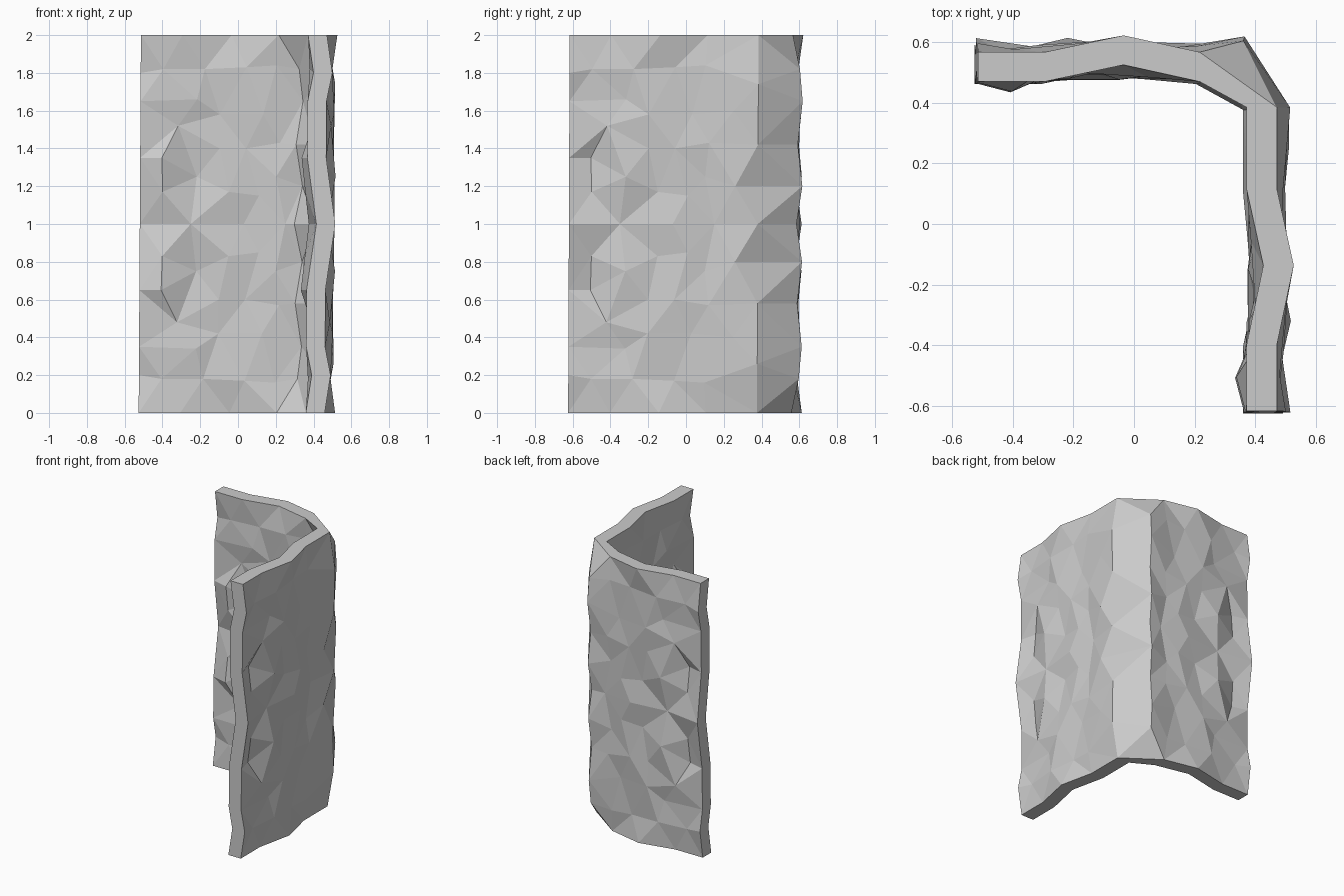
import bpy, bmesh
from mathutils import Vector
from mathutils.geometry import delaunay_2d_cdt

if "Cube" in bpy.data.objects:
    bpy.data.objects.remove(bpy.data.objects["Cube"])

# Rocky relief of half a panel: distance from the free end, height above middle, bulge
PANEL = [(0, 0, .05), (0, .35, 0), (0, .65, 0), (0, .8, .03), (0, 1, 0),
         (.12, .17, -.01), (.115, .35, -.03), (.12, .82, .01),
         (.2, .52, .025), (.22, 1, 0), (.3, .25, .05), (.27, 0, .01),
         (.34, .82, .03), (.3, .66, .01), (.47, .17, .01), (.42, .4, .025),
         (.42, .58, .04), (.55, 0, .04), (.48, 1, .055), (.56, .83, .015),
         (.56, .4, .035), (.65, .58, .015), (.63, .15, .03), (.73, 1, 0),
         (.72, .84, .02), (.72, .25, .015), (.77, 0, .015), (.74, .43, .03)]
# Corner columns: height above middle, bulge
BACK_EDGE = [(0, .02), (.2, .05), (.42, .025), (.65, .05), (.82, .035)]
SIDE_EDGE = [(0, .045), (.42, .04), (.74, .045), (1, 0)]
SIDE_EXTRA = [(.88, .2, .045), (.87, .6, .035)]


def back(u, d):
    return (-.52 + u, .562 + d), (-.52 + u, .465 + d)


def side(u, d):
    return (.465 + d, -.62 + u), (.365 + d, -.62 + u)


def bevel(d):
    return (.345 + d * .3, .565 + d), (.27 + d * 1.4, .46 + d)


flat, outer, inner = [], [], []


def add(s, h, pair):
    # Each relief point appears above and below the middle
    for z in {1 + h, 1 - h}:
        flat.append(Vector((s, z)))
        for store, (x, y) in zip((outer, inner), pair):
            store.append((x + .006 * (z - 1), y + .004 * (z - 1), z))


for u, h, d in PANEL:
    add(u, h, back(u, d))
for u, h, d in PANEL + SIDE_EXTRA:
    add(2.09 - u, h, side(u, d))
for h, d in BACK_EDGE:
    add(.865, h, bevel(d))
for h, d in SIDE_EDGE:
    add(1.09, h, side(1.0, d))

# Triangulate the unfolded sheet
_, _, tris, orig, _, _ = delaunay_2d_cdt(flat, [], [], 0, 1e-5)
tris = [[orig[i][0] for i in t] for t in tris]

# Folded wall: outer skin, inner skin and the rim between them
bm = bmesh.new()
vo = [bm.verts.new(p) for p in outer]
vi = [bm.verts.new(p) for p in inner]
edges = set()
for t in tris:
    bm.faces.new([vo[i] for i in t])
    bm.faces.new([vi[i] for i in reversed(t)])
    edges.update(zip(t, t[1:] + t[:1]))
for a, b in edges:
    if (b, a) not in edges:
        bm.faces.new((vo[b], vo[a], vi[a], vi[b]))
bmesh.ops.recalc_face_normals(bm, faces=bm.faces)
mesh = bpy.data.meshes.new("rock_corner_wall")
bm.to_mesh(mesh)
bm.free()
wall = bpy.data.objects.new("rock_corner_wall", mesh)
bpy.context.collection.objects.link(wall)
